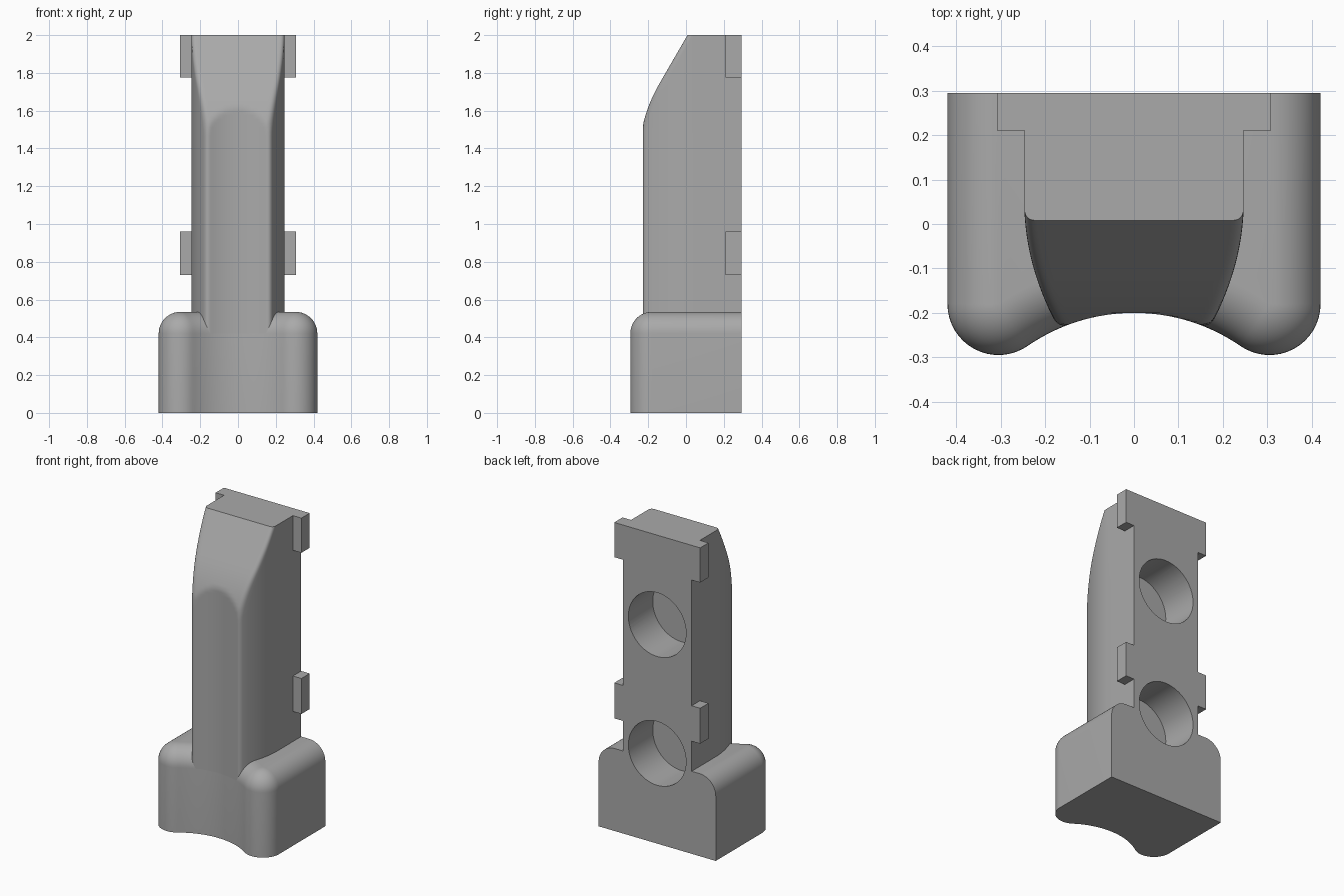
import bpy, bmesh, math
from mathutils import Matrix

cube = bpy.data.objects.get("Cube")
if cube:
    bpy.data.objects.remove(cube)

grey = bpy.data.materials.new("plain grey")
grey.use_nodes = True
GREY = (0.4, 0.4, 0.4, 1)
grey.diffuse_color = GREY
grey.node_tree.nodes["Principled BSDF"].inputs["Base Color"].default_value = GREY

BACK, TOP = 0.295, 2.0
LOBE_X, LOBE_Y, LOBE_R = 0.305, -0.18, 0.115
HOLLOW_Y = -0.2                      # deepest point of the concave front
gap = HOLLOW_Y - LOBE_Y
HOLLOW_R = (LOBE_X**2 + gap**2 - LOBE_R**2) / (2 * (LOBE_R + gap))
HOLLOW_C = HOLLOW_Y - HOLLOW_R
TANGENT = math.atan2(LOBE_Y - HOLLOW_C, LOBE_X)


def finish(name, bm):
    bmesh.ops.recalc_face_normals(bm, faces=bm.faces)
    mesh = bpy.data.meshes.new(name)
    bm.to_mesh(mesh)
    bm.free()
    mesh.materials.append(grey)
    obj = bpy.data.objects.new(name, mesh)
    bpy.context.collection.objects.link(obj)
    return obj


def loft(name, layers):
    """Skin a stack of (z, half outline) layers, mirrored across x."""
    bm = bmesh.new()
    rings = []
    for z, half in layers:
        outline = half + [(-x, y) for x, y in reversed(half) if x > 1e-6]
        rings.append([bm.verts.new((x, y, z)) for x, y in outline])
    n = len(rings[0])
    for low, high in zip(rings, rings[1:]):
        for i in range(n):
            j = (i + 1) % n
            bm.faces.new((low[i], low[j], high[j], high[i]))
    bm.faces.new(rings[0])
    bm.faces.new(rings[-1])
    bmesh.ops.remove_doubles(bm, verts=bm.verts, dist=0.0001)
    return finish(name, bm)


def base_half(t):
    """Base outline pulled inwards by t, from front centre to back corner."""
    pts = []
    for i in range(17):
        a = math.pi / 2 + (TANGENT - math.pi / 2) * i / 16
        r = HOLLOW_R + t
        pts.append((r * math.cos(a), HOLLOW_C + r * math.sin(a)))
    for i in range(1, 17):
        a = TANGENT + math.pi + (math.pi - TANGENT) * i / 16
        r = LOBE_R - t
        pts.append((LOBE_X + r * math.cos(a), LOBE_Y + r * math.sin(a)))
    return pts + [(LOBE_X + LOBE_R - t, BACK)]


def hollow(x):
    return HOLLOW_C + math.sqrt(HOLLOW_R**2 - x * x)


def side(y):
    return 0.247 - 0.95 * max(0, 0.05 - y)**2


def ramp(z):
    """Front limit of the post: upright, then curved, then a straight slope."""
    slope, z0, z1 = 0.58, 1.38, 1.75
    if z >= z1:
        return 0.008 - slope * (TOP - z)
    y1 = 0.008 - slope * (TOP - z1)
    lean = max(0, z - z0) / (z1 - z0)
    return y1 - slope * (z1 - z0) / 2 * (1 - lean**2)


def post_half(z):
    limit, w = ramp(z), 0.18
    front = lambda x: max(hollow(x), limit)
    for _ in range(30):
        w = side(front(w))
    f = 0.025
    start, corner = (w - f, front(w - f)), (w, front(w))
    end = (side(corner[1] + f), corner[1] + f)
    pts = [(start[0] * i / 16, front(start[0] * i / 16)) for i in range(16)]
    for i in range(7):                # rounded front edge
        s = i / 6
        pts.append(tuple((1 - s)**2 * a + 2 * s * (1 - s) * b + s * s * c
                         for a, b, c in zip(start, corner, end)))
    for i in range(1, 11):            # bowed flank
        y = end[1] + (0.06 - end[1]) * i / 10
        pts.append((side(y), y))
    return pts + [(0.247, BACK)]


# Foot with rounded top edges, open at the flat back
FOOT_TOP = 0.535
foot_z = FOOT_TOP - LOBE_R
foot_layers = [(0, base_half(0))]
for i in range(13):
    a = math.pi / 2 * i / 12
    foot_layers.append((foot_z + LOBE_R * math.sin(a),
                        base_half(LOBE_R * (1 - math.cos(a)))))
foot = loft("foot", foot_layers)

# Tall post with sloping upper front
heights = [foot_z, 1.2] + [1.32 + (TOP - 1.32) * i / 32 for i in range(33)]
post = loft("post", [(z, post_half(z)) for z in heights])

# Two round blind holes in the back
HOLE_R, HOLE_DEPTH = 0.207, 0.25
for z in (0.585, 1.42):
    bm = bmesh.new()
    bmesh.ops.create_cone(bm, cap_ends=True, segments=64, radius1=HOLE_R,
                          radius2=HOLE_R, depth=2 * HOLE_DEPTH,
                          matrix=Matrix.Translation((0, BACK, z))
                          @ Matrix.Rotation(math.pi / 2, 4, 'X'))
    cutter = finish("hole_cutter", bm)
    cutter.hide_render = True
    for obj in (foot, post):
        mod = obj.modifiers.new("hole", 'BOOLEAN')
        mod.operation, mod.solver, mod.object = 'DIFFERENCE', 'EXACT', cutter
        bpy.context.view_layer.objects.active = obj
        bpy.ops.object.modifier_apply(modifier=mod.name)
    bpy.data.objects.remove(cutter)

for obj in (foot, post):
    bpy.ops.object.select_all(action='DESELECT')
    obj.select_set(True)
    bpy.context.view_layer.objects.active = obj
    bpy.ops.object.shade_smooth_by_angle(angle=math.radians(30))

# Side tabs along the back edges
for level, low, high in (("lower", 0.73, 0.96), ("upper", 1.775, TOP)):
    for label, s in (("left", 1), ("right", -1)):
        bm = bmesh.new()
        bmesh.ops.create_cube(bm, size=1)
        bmesh.ops.scale(bm, vec=(0.062, 0.085, high - low), verts=bm.verts)
        bmesh.ops.translate(bm, vec=(s * 0.277, BACK - 0.0425, (low + high) / 2),
                            verts=bm.verts)
        finish(f"{level}_{label}_tab", bm)
